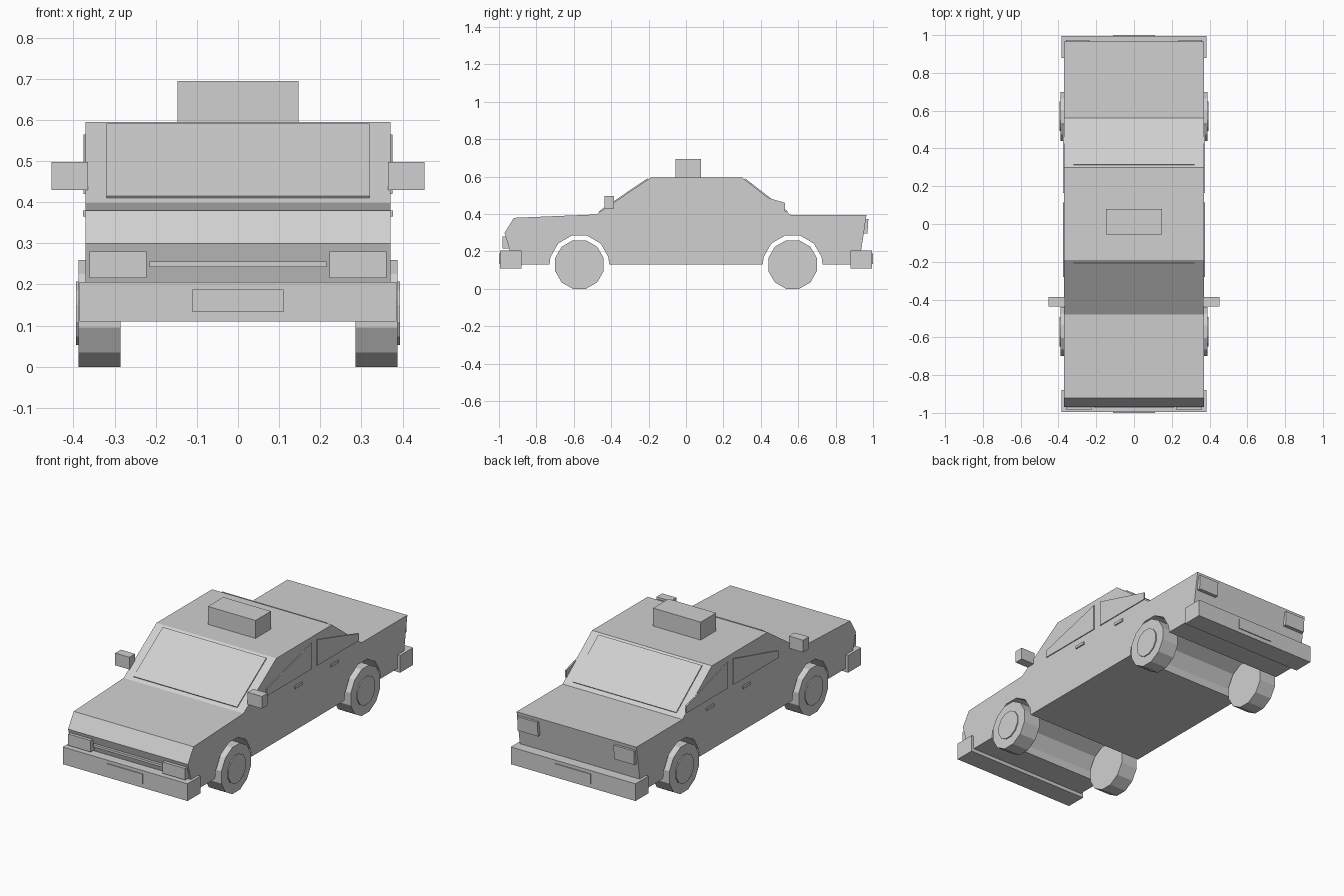
import bpy, bmesh, math
from mathutils import Vector

if "Cube" in bpy.data.objects:
    bpy.data.objects.remove(bpy.data.objects["Cube"], do_unlink=True)

GREY = 0.63
paint = bpy.data.materials.new("light_grey")
paint.use_nodes = True
paint.diffuse_color = (GREY, GREY, GREY, 1)
paint.node_tree.nodes["Principled BSDF"].inputs["Base Color"].default_value = (GREY, GREY, GREY, 1)

HALF = 0.37          # half width of the body
AXLE, HUB_Z = 0.57, 0.13


def prism(name, profile, x0, x1):
    """Extrude a (y, z) profile from x0 to x1."""
    bm = bmesh.new()
    face = bm.faces.new([bm.verts.new((x0, y, z)) for y, z in profile])
    out = bmesh.ops.extrude_face_region(bm, geom=[face])
    bmesh.ops.translate(bm, vec=(x1 - x0, 0, 0),
                        verts=[v for v in out["geom"] if isinstance(v, bmesh.types.BMVert)])
    bmesh.ops.recalc_face_normals(bm, faces=bm.faces)
    mesh = bpy.data.meshes.new(name)
    bm.to_mesh(mesh)
    bm.free()
    mesh.materials.append(paint)
    obj = bpy.data.objects.new(name, mesh)
    bpy.context.collection.objects.link(obj)
    return obj


def box(name, x, y, z):
    return prism(name, [(y[0], z[0]), (y[1], z[0]), (y[1], z[1]), (y[0], z[1])], *x)


def polygon(y, radius, first=0, last=12):
    """Points of a twelve-sided ring with a flat top and bottom."""
    angles = [math.radians(15 + 30 * i) for i in range(first, last)]
    return [(y + radius * math.cos(a), HUB_Z + radius * math.sin(a)) for a in angles]


def arch(y):
    """Wheel opening, walked from front to back."""
    r = 0.16
    return [(y - r, HUB_Z)] + polygon(y, r, 0, 6)[::-1] + [(y + r, HUB_Z)]


def pane(name, low, high, side):
    """Thin glass plate lying on a sloping (y, z) line."""
    a, b = Vector(low), Vector(high)
    d = (b - a).normalized()
    n = Vector((-d.y, d.x)) * side * 0.006
    return prism(name, [a, b, b + n, a + n], -0.32, 0.32)


# Body shell with both pairs of wheel openings
body = [(-0.92, 0.13)] + arch(-AXLE) + arch(AXLE) + [
    (0.925, 0.13), (0.965, 0.395), (0.56, 0.395), (0.30, 0.595),
    (-0.19, 0.595), (-0.48, 0.398), (-0.92, 0.38), (-0.97, 0.30)]
prism("body", body, -HALF, HALF)

# Windscreen and rear window
pane("windscreen", (-0.462, 0.41), (-0.203, 0.586), 1)
pane("rear_window", (0.54, 0.41), (0.312, 0.586), -1)

# Bumpers and number plates
box("front_bumper", (-0.385, 0.385), (-0.995, -0.88), (0.11, 0.206))
box("rear_bumper", (-0.385, 0.385), (0.88, 0.995), (0.11, 0.206))
box("front_plate", (-0.11, 0.11), (-1.0, -0.99), (0.133, 0.188))
box("rear_plate", (-0.11, 0.11), (0.99, 1.0), (0.133, 0.188))

# Grille bar and roof sign
box("grille_bar", (-0.215, 0.215), (-0.972, -0.945), (0.243, 0.256))
box("roof_sign", (-0.147, 0.147), (-0.055, 0.08), (0.59, 0.695))

# Parts that repeat on both sides
for side, s in (("left", 1), ("right", -1)):
    box(side + "_headlight", (s * 0.222, s * 0.361), (-0.982, -0.94), (0.216, 0.28))
    prism(side + "_taillight", [(0.94, 0.295), (0.97, 0.295), (0.975, 0.375), (0.95, 0.375)],
          s * 0.235, s * 0.36)
    box(side + "_mirror", (s * 0.365, s * 0.453), (-0.436, -0.386), (0.43, 0.498))
    prism(side + "_front_window",
          [(-0.28, 0.42), (0.115, 0.42), (0.115, 0.565), (-0.28, 0.46)], s * 0.367, s * 0.375)
    prism(side + "_rear_window",
          [(0.165, 0.42), (0.53, 0.42), (0.53, 0.46), (0.165, 0.565)], s * 0.367, s * 0.375)
    for end, y in (("front", 0.0), ("rear", 0.32)):
        box(f"{side}_{end}_door_handle", (s * 0.365, s * 0.377), (y - 0.032, y + 0.032), (0.365, 0.38))
    for end, y in (("front", -AXLE), ("rear", AXLE)):
        prism(f"{side}_{end}_wheel", polygon(y, 0.1345), s * 0.285, s * 0.388)
        prism(f"{side}_{end}_hubcap", polygon(y, 0.08), s * 0.38, s * 0.394)
